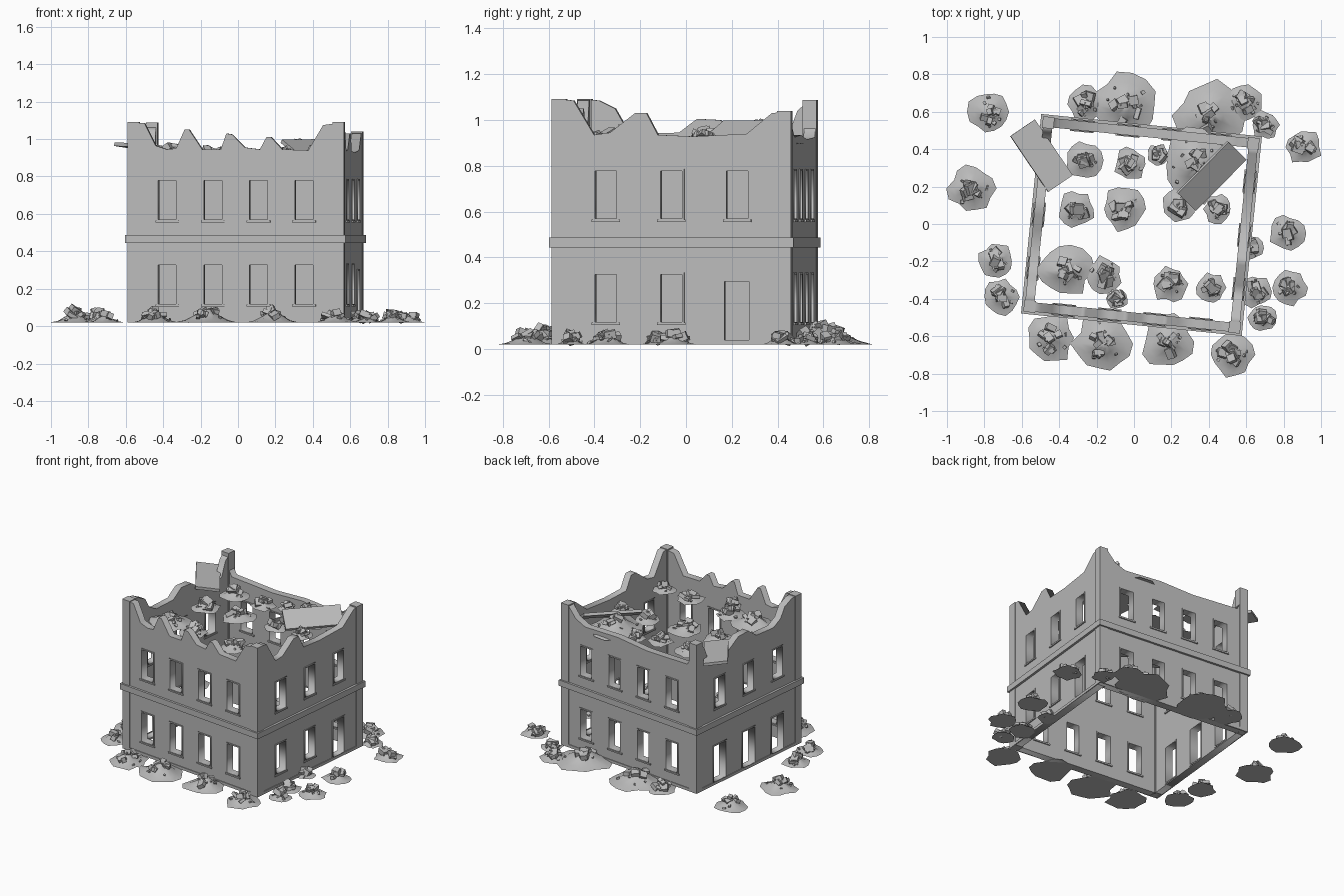
import bpy, bmesh, math, random
from mathutils import Matrix, Vector, Euler

random.seed(4)
if "Cube" in bpy.data.objects:
    bpy.data.objects.remove(bpy.data.objects["Cube"])

stone = bpy.data.materials.new("grey_stone")
stone.use_nodes = True
stone.diffuse_color = (0.5, 0.5, 0.5, 1)
stone.node_tree.nodes["Principled BSDF"].inputs["Base Color"].default_value = stone.diffuse_color

HALF_W, HALF_D, THICK, BASE = 0.577, 0.52, 0.05, 0.02
HOUSE = Matrix.Translation((0.04, -0.005, 0)) @ Matrix.Rotation(math.radians(-5.8), 4, "Z")


def add_object(name, mesh, matrix=Matrix()):
    obj = bpy.data.objects.new(name, mesh)
    bpy.context.collection.objects.link(obj)
    mesh.materials.clear()
    mesh.materials.append(stone)
    obj.matrix_world = matrix
    return obj


def add_box(name, size, matrix):
    bm = bmesh.new()
    bmesh.ops.create_cube(bm, size=1, matrix=Matrix.Diagonal((*size, 1)))
    mesh = bpy.data.meshes.new(name)
    bm.to_mesh(mesh)
    bm.free()
    return add_object(name, mesh, matrix)


def add_plate(name, loops, depth, matrix):
    """Flat outline with holes, given thickness."""
    curve = bpy.data.curves.new(name + "_outline", "CURVE")
    curve.dimensions = "2D"
    curve.fill_mode = "BOTH"
    curve.extrude = depth / 2
    for loop in loops:
        spline = curve.splines.new("POLY")
        spline.points.add(len(loop) - 1)
        for point, (x, y) in zip(spline.points, loop):
            point.co = (x, y, 0, 1)
        spline.use_cyclic_u = True
    helper = bpy.data.objects.new(name + "_outline", curve)
    bpy.context.collection.objects.link(helper)
    graph = bpy.context.evaluated_depsgraph_get()
    mesh = bpy.data.meshes.new_from_object(helper.evaluated_get(graph))
    bpy.data.objects.remove(helper)
    return add_object(name, mesh, matrix)


def rect(cx, width, low, high, inset=0):
    a, b = cx - width / 2 + inset, cx + width / 2 - inset
    return [(a, low + inset), (b, low + inset), (b, high - inset), (a, high - inset)]


def build_wall(side, turn, half, offset, skyline, openings):
    """One ruined wall with framed openings, a ledge and a plinth."""
    frame = HOUSE @ Matrix.Rotation(math.radians(turn), 4, "Z")
    upright = Matrix.Rotation(math.pi / 2, 4, "X")
    place = frame @ Matrix.Translation((0, THICK / 2 - offset, 0)) @ upright
    end = half if offset == HALF_D else half - THICK * 0.6
    outline = [(-end, BASE), (end, BASE)] + [(max(-end, min(end, s)), z) for s, z in reversed(skyline)]
    add_plate(side + "_wall", [outline] + [rect(*o) for o in openings], THICK, place)
    for o in openings:
        add_plate(side + "_opening_frame", [rect(*o), rect(*o, 0.009)], THICK + 0.008, place)
        if o[2] > 0.1:
            add_box(side + "_sill", (o[1] + 0.012, THICK + 0.016, 0.01),
                    frame @ Matrix.Translation((o[0], THICK / 2 - offset, o[2])))
    for part, z, height, out in (("ledge", 0.465, 0.042, 0.016), ("plinth", 0.03, 0.02, 0.005)):
        reach = half + (out if offset == HALF_D else 0)
        add_box(side + "_" + part, (reach * 2, out, height),
                frame @ Matrix.Translation((0, -offset - out / 2, z)))


# Openings as (centre, width, bottom, top)
LOWER, UPPER, DOOR = (0.11, 0.335), (0.56, 0.787), (0.026, 0.305)
four = [(i * 0.245 - 0.3675, 0.115) for i in range(4)]
three = [(i * 0.288 - 0.288, 0.112) for i in range(3)]
grid_four = [(*w, *level) for w in four for level in (LOWER, UPPER)]
upper_three = [(*w, *UPPER) for w in three]
side_openings = upper_three + [(*w, *LOWER) for w in three[:2]] + [(0.286, 0.125, *DOOR)]
doors = upper_three + [(s, 0.135, *DOOR) for s, _ in three]

# Broken skylines, left to right seen from outside
front_top = [(-0.577, 1.09), (-0.49, 1.085), (-0.43, 0.965), (-0.37, 0.945), (-0.32, 0.95),
             (-0.275, 1.05), (-0.25, 1.05), (-0.18, 0.945), (-0.08, 0.945), (-0.05, 1.03),
             (-0.02, 1.025), (0.05, 0.955), (0.13, 0.945), (0.165, 1.01), (0.19, 1.01),
             (0.25, 0.945), (0.39, 0.94), (0.47, 1.075), (0.577, 1.09)]
right_top = [(-0.52, 1.09), (-0.43, 1.085), (-0.34, 0.935), (-0.27, 0.945), (-0.16, 1.03),
             (-0.11, 1.03), (-0.06, 0.935), (0.1, 0.928), (0.33, 0.94), (0.44, 1.03), (0.52, 1.035)]
back_top = [(-0.577, 1.035), (-0.52, 1.03), (-0.46, 0.96), (-0.38, 0.925), (-0.1, 0.935),
            (0.15, 0.915), (0.5, 0.925), (0.54, 1.0), (0.577, 1.08)]
left_top = [(-0.52, 1.085), (-0.44, 1.04), (-0.4, 0.935), (-0.2, 0.935), (-0.1, 1.0), (0, 1.005),
            (0.08, 0.945), (0.25, 0.94), (0.32, 0.98), (0.36, 1.05), (0.43, 1.085), (0.52, 1.09)]

build_wall("front", 0, HALF_W, HALF_D, front_top, grid_four)
build_wall("right", 90, HALF_D, HALF_W, right_top, side_openings)
build_wall("back", 180, HALF_W, HALF_D, back_top, grid_four)
build_wall("left", 270, HALF_D, HALF_W, left_top, doors)

# Corner piers
for sx, sy, top in ((-1, -1, 1.092), (1, -1, 1.092), (1, 1, 1.04), (-1, 1, 1.088)):
    add_box("corner_pier", (0.062, 0.062, top - BASE), HOUSE @ Matrix.Translation(
        (sx * (HALF_W - 0.026), sy * (HALF_D - 0.026), (top + BASE) / 2)))


def fallen_slab(name, centre, along, across):
    """Thin slab spanned by two edge vectors."""
    along, across = Vector(along), Vector(across)
    x, y = along.normalized(), across.normalized()
    turn = Matrix((x, y, x.cross(y))).transposed().to_4x4()
    add_box(name, (along.length, across.length, 0.02), Matrix.Translation(centre) @ turn)


fallen_slab("roof_slab", (0.415, 0.257, 0.95), (0.28, 0.265, 0), (0.1, -0.09, -0.08))
fallen_slab("broken_roof_slab", (-0.495, 0.365, 0.958), (0.2, -0.3, -0.01), (0.13, 0.09, -0.02))


def rubble_pile(name, x, y, radius, base):
    """Smooth low mound with tumbled blocks on it."""
    bm = bmesh.new()
    count, height = 14, 0.42 * radius
    wobble = [random.uniform(0.78, 1.08) for _ in range(count)]
    rings = []
    for reach, rise in ((1, 0), (0.7, 0.16), (0.4, 0.5), (0.18, 0.85)):
        ring = []
        for i, w in enumerate(wobble):
            a = math.tau * i / count
            r = radius * reach * w
            ring.append(bm.verts.new((r * math.cos(a), r * math.sin(a),
                                      rise * height * random.uniform(0.8, 1.2))))
        rings.append(ring)
    apex = bm.verts.new((0, 0, height))
    bm.faces.new(reversed(rings[0]))
    for i in range(count):
        j = (i + 1) % count
        for low, high in zip(rings, rings[1:]):
            bm.faces.new((low[i], low[j], high[j], high[i])).smooth = True
        bm.faces.new((rings[-1][i], rings[-1][j], apex)).smooth = True
    # large blocks, then small chips
    for number, small, large, spread in ((7, 0.025, 0.062, 0.45), (9, 0.008, 0.02, 0.7)):
        for _ in range(number):
            a, r = random.uniform(0, math.tau), radius * spread * random.random()
            size = [random.uniform(small, large) for _ in range(2)] + [random.uniform(small, large) * 0.6]
            lift = height * (1 - r / radius) ** 1.5 + size[2] * 0.3
            spin = Euler((random.uniform(-0.6, 0.6), random.uniform(-0.6, 0.6), random.uniform(0, 3)))
            block = bmesh.ops.create_cube(bm, size=1, matrix=Matrix.Translation(
                (r * math.cos(a), r * math.sin(a), lift)) @ spin.to_matrix().to_4x4()
                @ Matrix.Diagonal((*size, 1)))
            for v in block["verts"]:
                v.co.z = max(v.co.z, -BASE)
    mesh = bpy.data.meshes.new(name)
    bm.to_mesh(mesh)
    bm.free()
    add_object(name, mesh, Matrix.Translation((x, y, base)))


# Rubble on the ground around the walls: x, y, radius
ground = [(-0.77, 0.6, 0.12), (-0.87, 0.19, 0.13), (-0.25, 0.64, 0.1), (-0.05, 0.63, 0.19),
          (0.4, 0.58, 0.19), (0.59, 0.65, 0.11), (0.7, 0.53, 0.08), (0.91, 0.41, 0.1),
          (0.82, -0.05, 0.1), (-0.74, -0.2, 0.1), (-0.71, -0.39, 0.1), (-0.45, -0.61, 0.14),
          (-0.16, -0.64, 0.17), (0.18, -0.63, 0.15), (0.52, -0.7, 0.12), (0.65, -0.36, 0.09),
          (0.83, -0.34, 0.1), (0.69, -0.5, 0.08), (0.62, -0.13, 0.07)]
# Rubble held up at roof level
roof = [(-0.27, 0.34, 0.1), (-0.02, 0.32, 0.09), (0.13, 0.37, 0.06), (0.33, 0.31, 0.2),
        (-0.31, 0.08, 0.1), (-0.06, 0.08, 0.12), (0.24, 0.1, 0.09), (0.45, 0.08, 0.08),
        (-0.37, -0.25, 0.15), (-0.16, -0.27, 0.1), (0.19, -0.32, 0.1), (0.41, -0.34, 0.08),
        (-0.09, -0.4, 0.06)]
for pile in ground:
    rubble_pile("ground_rubble", *pile, BASE)
for pile in roof:
    rubble_pile("roof_rubble", *pile, 0.895)
